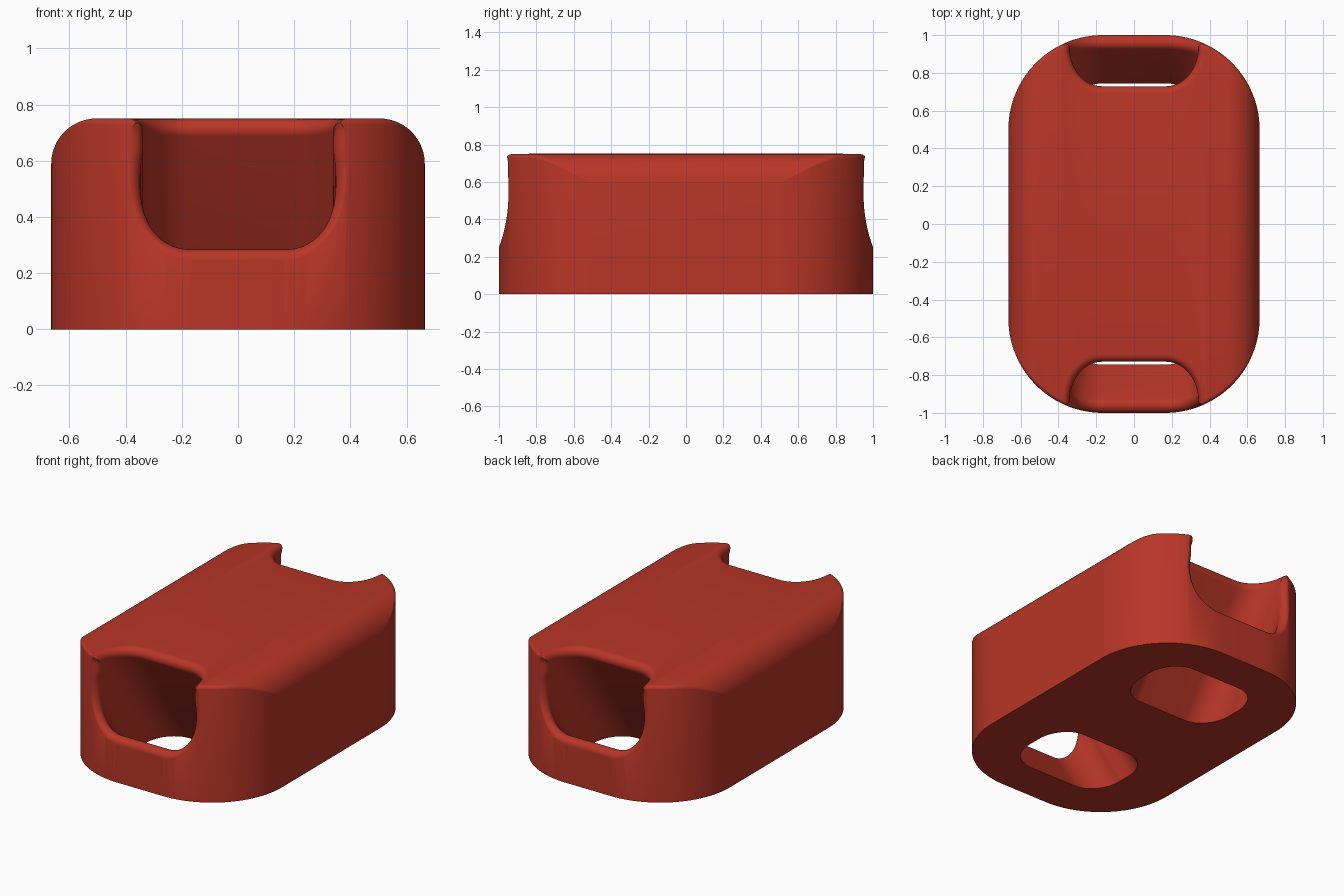
import bpy, bmesh, math
from mathutils import Vector

if "Cube" in bpy.data.objects:
    bpy.data.objects.remove(bpy.data.objects["Cube"])

HX, CR, TOP = 0.665, 0.5, 0.75      # half width, plan corner radius, height
CX, CY = HX - CR, 1.0 - CR          # centre of the plan corner
SR = 0.16                           # rounding of the long top edges
SLOPE = 0.68                        # tunnel lean: y travelled per unit of z


def fillet(p, n1, n2, r, steps):
    """Arc rounding the convex edge at p between surfaces with normals n1, n2."""
    c = p - (n1 + n2) * (r / (1 + n1.dot(n2)))
    if n1.dot(n2) > 0.9999:
        return [c + n1 * r] * (steps + 1)
    return [c + n1.slerp(n2, i / steps) * r for i in range(steps + 1)]


def make_object(name, bm):
    """Turn a closed bmesh into an object with all faces pointing outward."""
    bm.normal_update()
    bmesh.ops.recalc_face_normals(bm, faces=bm.faces[:])
    if bm.calc_volume(signed=True) < 0:
        bmesh.ops.reverse_faces(bm, faces=bm.faces[:])
    me = bpy.data.meshes.new(name)
    bm.to_mesh(me)
    bm.free()
    ob = bpy.data.objects.new(name, me)
    bpy.context.collection.objects.link(ob)
    return ob


def skin(bm, cols):
    """Quad skin through a loop of point columns."""
    vs = [[bm.verts.new(p) for p in col] for col in cols]
    for a, b in zip(vs, vs[1:] + vs[:1]):
        for k in range(len(a) - 1):
            bm.faces.new((a[k], b[k], b[k + 1], a[k + 1]))
    return vs


def make_body():
    n = 32
    quarter = [math.pi / 2 * i / n for i in range(n + 1)]
    cols = []
    for q, (sx, sy) in enumerate(((1, 1), (-1, 1), (-1, -1), (1, -1))):
        for a in (quarter if q % 2 == 0 else quarter[::-1]):
            x, y = CX + CR * math.cos(a), CY + CR * math.sin(a)
            # arched top profile across the width
            c = min(1.0, max(0.0, (x - (HX - SR)) / SR))
            s = math.sqrt(max(0.0, 1 - c * c))
            wall = Vector((sx * math.cos(a), sy * math.sin(a), 0))
            roof = Vector((sx * c, 0, s))
            p = Vector((sx * x, sy * y, TOP - SR + SR * s))
            cols.append([Vector((p.x, p.y, 0))] + fillet(p, wall, roof, 0.022, 5))
    bm = bmesh.new()
    vs = skin(bm, cols)
    m = len(vs)
    # top strips running front to back, and the flat base
    for i in range(m // 2 - 1):
        bm.faces.new((vs[i][-1], vs[i + 1][-1], vs[m - 2 - i][-1], vs[m - 1 - i][-1]))
    bm.faces.new([v[0] for v in reversed(vs)])
    bmesh.ops.remove_doubles(bm, verts=bm.verts[:], dist=1e-5)
    return make_object("body", bm)


def tunnel_section():
    """Rounded slot on the base: points (x, y) with in-plane normals."""
    fx, rx, fy, ry, n = 0.17, 0.17, 0.04, 0.205, 20
    pts = []
    for q, (sx, sy) in enumerate(((1, 1), (-1, 1), (-1, -1), (1, -1))):
        for i in range(n + 1):
            a = math.pi / 2 * (q + i / n)
            c, s = math.cos(a), math.sin(a)
            pts.append((sx * fx + rx * c, 0.5 + sy * fy + ry * s, c / rx, s / ry))
        if q % 2:
            # straight side between two corners
            for i in range(1, 6):
                pts.append((sx * (fx + rx), 0.5 + sy * fy * (1 - i / 3), sx, 0.0))
    return pts


def make_cutter(side):
    """Leaning tunnel whose mouth flares out into a rounded lip."""
    cols = []
    for x, y0, nx, ny in tunnel_section():
        inward = -Vector((nx, ny, -SLOPE * ny)).normalized()
        # where this wall line leaves the body: end wall or top
        ex = max(0.0, abs(x) - CX)
        wall_y = CY + math.sqrt(CR * CR - ex * ex)
        wall = Vector((math.copysign(ex, x), wall_y - CY, 0)).normalized()
        z = min(TOP, (wall_y - y0) / SLOPE)
        gap = wall_y - (y0 + SLOPE * TOP)
        w = min(1.0, max(0.0, 0.5 + gap / 0.08))
        out = (wall * (1 - w) + Vector((0, 0, 1)) * w).normalized()
        p = Vector((x, y0 + SLOPE * z, z))
        arc = fillet(p, inward, out, 0.04, 9)
        cols.append([Vector((x, y0 - 0.2 * SLOPE, -0.2))] + arc + [arc[-1] + out * 0.3])
    for col in cols:
        for p in col:
            p.y *= side
    bm = bmesh.new()
    vs = skin(bm, cols)
    bm.faces.new([v[0] for v in reversed(vs)])
    tip = bm.verts.new((0, side * 1.35, 1.15))
    for a, b in zip(vs, vs[1:] + vs[:1]):
        bm.faces.new((a[-1], b[-1], tip))
    ob = make_object("tunnel_cutter", bm)
    ob.hide_render = True
    return ob


def volume(me):
    bm = bmesh.new()
    bm.from_mesh(me)
    v = abs(bm.calc_volume(signed=True))
    bm.free()
    return v


def cut(ob, cutter):
    """Subtract the cutter, keeping the first solver result that is sound."""
    before = volume(ob.data)
    for flip in (False, True):
        if flip:
            ob.data.flip_normals()
            cutter.data.flip_normals()
        for solver in ('MANIFOLD', 'EXACT', 'FLOAT'):
            mod = ob.modifiers.new("tunnel", 'BOOLEAN')
            mod.operation, mod.solver, mod.object = 'DIFFERENCE', solver, cutter
            bpy.context.view_layer.update()
            graph = bpy.context.evaluated_depsgraph_get()
            me = bpy.data.meshes.new_from_object(ob.evaluated_get(graph))
            ob.modifiers.remove(mod)
            inside = all(abs(v.co.y) < 1.01 and -0.01 < v.co.z < 0.76 for v in me.vertices)
            if inside and 0.85 < volume(me) / before < 0.98:
                ob.data = me
                return
    ob.data.flip_normals()


body = make_body()
red = bpy.data.materials.new("brick red")
red.diffuse_color = (0.48, 0.036, 0.02, 1)
red.use_nodes = True
red.node_tree.nodes["Principled BSDF"].inputs["Base Color"].default_value = red.diffuse_color
body.data.materials.append(red)

# cut a tunnel through each end
for side in (-1, 1):
    cutter = make_cutter(side)
    cutter.data.materials.append(red)
    cut(body, cutter)
    bpy.data.objects.remove(cutter)

bpy.context.view_layer.objects.active = body
body.select_set(True)
bpy.ops.object.shade_smooth_by_angle(angle=math.radians(35))
